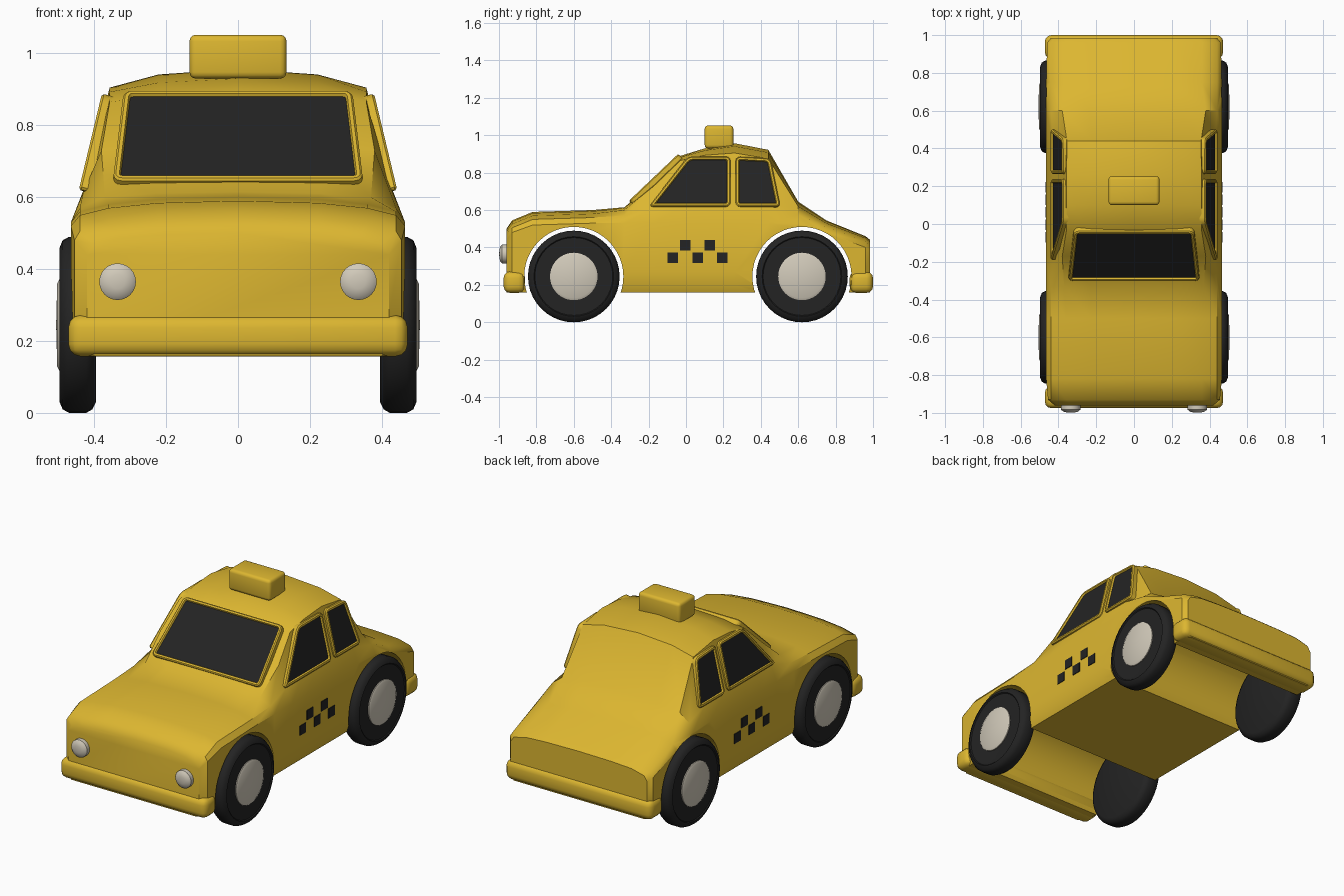
import bpy, bmesh, math
from mathutils import Vector, Matrix

cube = bpy.data.objects.get("Cube")
if cube:
    bpy.data.objects.remove(cube, do_unlink=True)


def material(name, rgb):
    m = bpy.data.materials.new(name)
    m.use_nodes = True
    m.diffuse_color = (*rgb, 1)
    m.node_tree.nodes["Principled BSDF"].inputs["Base Color"].default_value = (*rgb, 1)
    return m


YELLOW = material("cab_yellow", (0.72, 0.47, 0.03))
BLACK = material("rubber_black", (0.017, 0.017, 0.017))
CREAM = material("cream", (0.64, 0.59, 0.49))


def finish(bm, name, mats, angle=35, mirror=False):
    """Turn a bmesh into a shaded object, optionally mirrored across x."""
    bmesh.ops.recalc_face_normals(bm, faces=bm.faces)
    mesh = bpy.data.meshes.new(name)
    bm.to_mesh(mesh)
    bm.free()
    ob = bpy.data.objects.new(name, mesh)
    bpy.context.collection.objects.link(ob)
    for m in mats:
        mesh.materials.append(m)
    if mirror:
        ob.modifiers.new("Mirror", 'MIRROR').use_mirror_merge = False
    shade(ob, angle)
    return ob


def shade(ob, angle):
    bpy.ops.object.select_all(action='DESELECT')
    ob.select_set(True)
    bpy.context.view_layer.objects.active = ob
    bpy.ops.object.shade_smooth_by_angle(angle=math.radians(angle))


def box(name, lo, hi, mat, bevel=0.0, segments=3, mirror=False):
    lo, hi = Vector(lo), Vector(hi)
    bm = bmesh.new()
    bmesh.ops.create_cube(bm, size=1)
    for v in bm.verts:
        v.co = (lo + hi) / 2 + v.co * (hi - lo)
    if bevel:
        bmesh.ops.bevel(bm, geom=bm.edges[:], offset=bevel, segments=segments,
                        profile=0.5, affect='EDGES')
    return finish(bm, name, [mat], 40, mirror)


def lathe(name, profile, centre, mat, turn=0, segments=40, mirror=True):
    """Spin (radius, x) points around the x axis, then turn about z and place."""
    bm = bmesh.new()
    vs = [bm.verts.new((x, 0, r)) for r, x in profile]
    es = [bm.edges.new(p) for p in zip(vs, vs[1:])]
    bmesh.ops.spin(bm, geom=vs + es, cent=(0, 0, 0), axis=(1, 0, 0),
                   angle=math.tau, steps=segments)
    bmesh.ops.remove_doubles(bm, verts=bm.verts, dist=1e-4)
    bm.transform(Matrix.Translation(centre) @ Matrix.Rotation(turn, 4, 'Z'))
    return finish(bm, name, [mat], 40, mirror)


def window(name, corners, outward, depth, mirror=False):
    """Rounded raised frame with a recessed dark pane."""
    outward = Vector(outward)
    bm = bmesh.new()
    face = bm.faces.new([bm.verts.new(c) for c in corners])
    bmesh.ops.bevel(bm, geom=bm.verts[:], offset=0.025, segments=3,
                    profile=0.5, affect='VERTICES')
    face = bm.faces[:][0]
    face.normal_update()
    if face.normal.dot(outward) < 0:
        face.normal_flip()
    normal = face.normal.copy()
    bmesh.ops.translate(bm, verts=bm.verts, vec=-normal * depth)
    new = bmesh.ops.extrude_face_region(bm, geom=[face], use_keep_orig=True)["geom"]
    top = [g for g in new if isinstance(g, bmesh.types.BMFace)][0]
    bmesh.ops.translate(bm, verts=top.verts[:], vec=normal * (depth - 0.006))
    bmesh.ops.recalc_face_normals(bm, faces=bm.faces)
    for width, rise in ((0.006, 0.006), (0.01, 0), (0.004, -0.009)):
        bmesh.ops.inset_region(bm, faces=[top], thickness=width)
        bmesh.ops.translate(bm, verts=top.verts[:], vec=normal * rise)
    top.material_index = 1
    return finish(bm, name, [YELLOW, BLACK], 40, mirror)


# Body sections: y, top, side width, shoulder z, belt (x, z), roof edge (x, z)
SECTIONS = [
    (-0.96, 0.50, 0.42, 0.44, 0.40, 0.47, 0.33, 0.485),
    (-0.93, 0.545, 0.455, 0.48, 0.44, 0.505, 0.36, 0.525),
    (-0.82, 0.59, 0.465, 0.52, 0.44, 0.55, 0.36, 0.57),
    (-0.50, 0.60, 0.465, 0.53, 0.44, 0.56, 0.36, 0.58),
    (-0.33, 0.615, 0.465, 0.53, 0.44, 0.57, 0.37, 0.60),
    (-0.17, 0.75, 0.465, 0.53, 0.43, 0.615, 0.38, 0.73),
    (-0.03, 0.89, 0.465, 0.53, 0.43, 0.615, 0.357, 0.865),
    (0.10, 0.93, 0.465, 0.53, 0.43, 0.62, 0.357, 0.893),
    (0.26, 0.957, 0.465, 0.53, 0.43, 0.62, 0.357, 0.905),
    (0.44, 0.922, 0.465, 0.53, 0.43, 0.615, 0.355, 0.875),
    (0.60, 0.645, 0.465, 0.525, 0.44, 0.575, 0.38, 0.62),
    (0.75, 0.545, 0.465, 0.48, 0.44, 0.51, 0.36, 0.53),
    (0.96, 0.46, 0.46, 0.40, 0.44, 0.43, 0.36, 0.45),
    (0.985, 0.44, 0.44, 0.38, 0.42, 0.41, 0.34, 0.43),
]
bm = bmesh.new()
rings = []
for y, top, ws, zs, xb, zb, xr, zr in SECTIONS:
    half = [(ws - 0.02, 0.158), (ws - 0.003, 0.20), (ws, 0.27), (ws, zs), (xb, zb),
            (xr, zr), (xr * 0.62, zr + (top - zr) * 0.7), (0, top)]
    loop = half + [(-x, z) for x, z in half[-2::-1]]
    rings.append([bm.verts.new((x, y, z)) for x, z in loop])
for a, b in zip(rings, rings[1:]):
    for i in range(len(a)):
        j = (i + 1) % len(a)
        bm.faces.new((a[i], a[j], b[j], b[i]))
bm.faces.new(rings[0])
bm.faces.new(rings[-1])
body = finish(bm, "body", [YELLOW])

# Wheel arches cut straight through the body
AXLES = {"front": -0.60, "rear": 0.62}
for end, y in AXLES.items():
    cutter = lathe("arch_cutter", [(0, -1), (0.265, -1), (0.265, 1), (0, 1)],
                   (0, y, 0.245), YELLOW, segments=48, mirror=False)
    mod = body.modifiers.new("Arch", 'BOOLEAN')
    mod.operation, mod.solver, mod.object = 'DIFFERENCE', 'EXACT', cutter
    bpy.context.view_layer.objects.active = body
    bpy.ops.object.modifier_apply(modifier=mod.name)
    bpy.data.objects.remove(cutter, do_unlink=True)
shade(body, 50)

# Wheels with cream hubcaps
TYRE = [(0, 0.395), (0.215, 0.395), (0.235, 0.405), (0.245, 0.422), (0.245, 0.47),
        (0.235, 0.488), (0.213, 0.497), (0.208, 0.492), (0.135, 0.492), (0, 0.488)]
HUB = [(0.127, 0.48), (0.127, 0.497), (0.115, 0.503), (0, 0.506)]
for end, y in AXLES.items():
    lathe(end + "_tyres", TYRE, (0, y, 0.245), BLACK)
    lathe(end + "_hubcaps", HUB, (0, y, 0.245), CREAM)

# Bumpers
box("front_bumper", (-0.472, -0.975, 0.157), (0.472, -0.86, 0.272), YELLOW, 0.035)
box("rear_bumper", (-0.472, 0.875, 0.157), (0.472, 1.0, 0.272), YELLOW, 0.035)

# Domed headlights
lathe("headlights", [(0, 0), (0.051, 0), (0.051, 0.035), (0.04, 0.045), (0.02, 0.05), (0, 0.051)],
      (0.335, -0.948, 0.365), CREAM, turn=-math.pi / 2, segments=24)

# Roof sign
box("roof_sign", (-0.135, 0.10, 0.93), (0.135, 0.253, 1.052), YELLOW, 0.018)

# Windscreen and side windows
window("windscreen", [(-0.348, -0.305, 0.65), (0.348, -0.305, 0.65),
                      (0.318, -0.042, 0.90), (-0.318, -0.042, 0.90)], (0, -1, 1), 0.05)


def side(y, z):
    return (0.443 - (z - 0.62) * 0.24, y, z)


window("front_side_windows", [side(-0.20, 0.62), side(0.238, 0.62), side(0.238, 0.888),
                              side(0.01, 0.888)], (1, 0, 0), 0.035, True)
window("rear_side_windows", [side(0.265, 0.62), side(0.505, 0.62), side(0.452, 0.878),
                             side(0.265, 0.888)], (1, 0, 0), 0.035, True)

# Checker plates on the doors
for i in range(5):
    y, z = -0.07 + 0.066 * i, 0.345 + 0.066 * (i % 2)
    box("checker_plate", (0.462, y - 0.028, z - 0.028), (0.469, y + 0.028, z + 0.028),
        BLACK, mirror=True)
